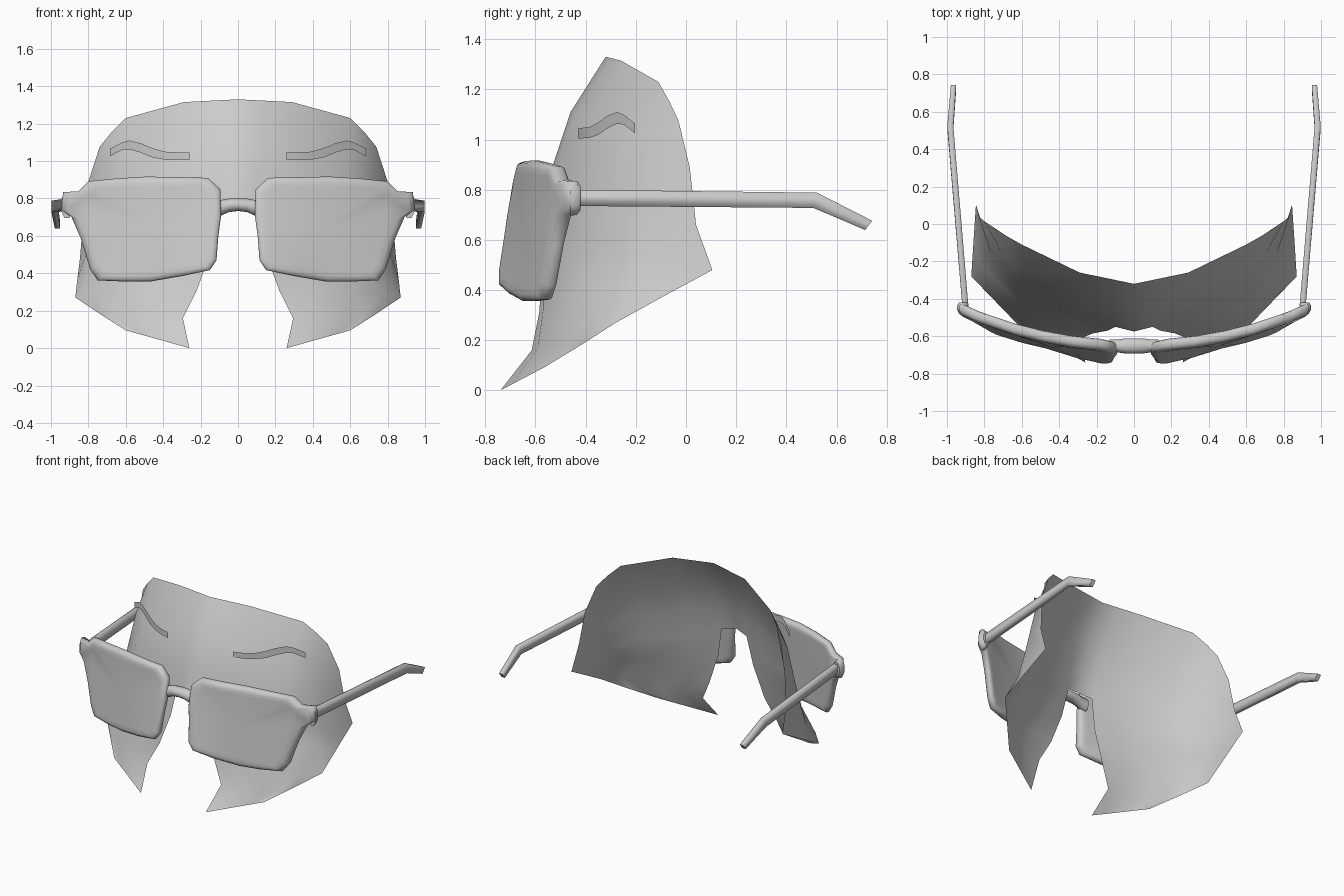
import bpy, bmesh
from math import cos, sin, pi
from mathutils import Vector

if "Cube" in bpy.data.objects:
    bpy.data.objects.remove(bpy.data.objects["Cube"])


def make(name, verts, faces, closed=True, mirror=True):
    me = bpy.data.meshes.new(name)
    me.from_pydata([tuple(v) for v in verts], [], faces)
    if closed:
        bm = bmesh.new()
        bm.from_mesh(me)
        bmesh.ops.recalc_face_normals(bm, faces=bm.faces)
        bm.to_mesh(me)
        bm.free()
    for p in me.polygons:
        p.use_smooth = True
    ob = bpy.data.objects.new(name, me)
    bpy.context.collection.objects.link(ob)
    if mirror:
        ob.modifiers.new("Mirror", 'MIRROR').merge_threshold = 0.001
    return ob


def bridge_rings(count, n):
    return [(i * n + j, i * n + (j + 1) % n, (i + 1) * n + (j + 1) % n, (i + 1) * n + j)
            for i in range(count - 1) for j in range(n)]


# Face shell: right half as rows from the centre or nose edge to the outer edge
rows = [
    [(0, -.32, 1.33), (.12, -.295, 1.324), (.29, -.26, 1.315), (.60, -.11, 1.23), (.68, -.065, 1.15), (.74, -.03, 1.075)],
    [(0, -.46, 1.11), (.12, -.44, 1.10), (.28, -.39, 1.07), (.58, -.265, 1.0), (.71, -.15, .97), (.80, .015, .89)],
    [(0, -.53, .90), (.11, -.515, .89), (.28, -.465, .86), (.60, -.335, .78), (.765, -.155, .74), (.83, .04, .66)],
    [(0, -.575, .76), (.10, -.55, .74), (.27, -.50, .66), (.61, -.38, .60), (.80, -.18, .54), (.845, .105, .48)],
    [(.14, -.57, .53), (.29, -.53, .48), (.62, -.42, .44), (.81, -.22, .42), (.858, -.09, .375)],
    [(.22, -.585, .31), (.38, -.57, .32), (.62, -.48, .30), (.78, -.37, .29), (.87, -.28, .27)],
    [(.295, -.615, .16), (.43, -.59, .17), (.58, -.53, .18), (.68, -.46, .18), (.735, -.42, .18)],
]
tip, cheek = Vector((.26, -.74, 0)), Vector((.60, -.56, .095))
rows.append([tip.lerp(cheek, i / 4) for i in range(5)])
verts, index = [], []
for row in rows:
    # align rows on the outer edge; short rows leave the nose opening free
    pad = 6 - len(row)
    index.append([None] * pad + list(range(len(verts), len(verts) + len(row))))
    verts += [Vector(p) for p in row]
faces = []
for a, b in zip(index, index[1:]):
    for c in range(5):
        f = (a[c], b[c], b[c + 1], a[c + 1])
        if None not in f:
            faces.append(f)
make("face_shell", verts, faces, closed=False)

# Eyebrows: upright ribbons just in front of the shell (x, lower z, upper z)
brow = [(.26, 1.005, 1.045), (.325, 1.005, 1.047), (.39, 1.007, 1.05), (.46, 1.02, 1.07),
        (.52, 1.045, 1.095), (.58, 1.063, 1.11), (.62, 1.06, 1.10), (.685, 1.025, 1.065)]
bv = [(x, -.43 + .23 * ((x - .26) / .43) ** 1.35, z) for x, lo, hi in brow for z in (lo, hi)]
make("eyebrow", bv, [(2 * i, 2 * i + 2, 2 * i + 3, 2 * i + 1) for i in range(len(brow) - 1)], closed=False)


# Lens and rim: curved, tilted plate with a rounded border and end piece
def plate_y(x, z):
    tilt = .06 + .1 * max(0, (.47 - x) / .32)
    return -.65 + .2 * x ** 2 + .04 * x ** 4 + tilt * (z - .9)


outline = [(.16, .91), (.32, .914), (.49, .917), (.65, .907), (.80, .892), (.855, .837), (.935, .835),
           (.945, .74), (.89, .70), (.84, .585), (.79, .42), (.75, .362), (.61, .356), (.47, .356),
           (.30, .385), (.15, .417), (.115, .47), (.105, .60), (.09, .71), (.095, .85)]
centre = Vector((.45, .64))
n = len(outline)
lv = []
profile = [(.06, -.03), (.03, -.031), (.01, -.025), (0, -.012)]
for inset, off in profile + [(i, -o) for i, o in profile[::-1]]:
    for p in outline:
        q = Vector(p)
        q += (centre - q).normalized() * inset
        if inset == .06:
            q.x = min(q.x, .80)      # glass stops before the end piece
        lv.append((q.x, plate_y(*q) + off, q.y))
lf = bridge_rings(8, n)
for base, off in ((0, -.03), (7 * n, .03)):
    lv.append((centre.x, plate_y(*centre) + off, centre.y))
    lf += [(base + j, base + (j + 1) % n, len(lv) - 1) for j in range(n)]
make("lens_and_rim", lv, lf)


def tube(name, rings, n, mirror):
    """rings: centre, half-axis a, half-axis b"""
    v = [Vector(c) + Vector(a) * cos(2 * pi * (j + .5) / n) + Vector(b) * sin(2 * pi * (j + .5) / n)
         for c, a, b in rings for j in range(n)]
    f = bridge_rings(len(rings), n)
    ob = make(name, v, f + [tuple(range(n)), tuple(range(len(v) - n, len(v)))], mirror=mirror)
    for p in ob.data.polygons[-2:]:
        p.use_smooth = False
    return ob


# Nose bridge
path = [(-.13, .745, .048, .035), (-.09, .75, .042, .036), (-.05, .763, .036, .042), (0, .767, .034, .043)]
path += [(-x, z, r, d) for x, z, r, d in path[-2::-1]]
tube("nose_bridge", [((x, -.652, z), (0, d, 0), (0, 0, r)) for x, z, r, d in path], 10, False)

# Temple arms: rectangular bars with a bent ear end
tube("temple_arm", [((.90, -.46, .768), (.023, 0, 0), (0, 0, .046)),
                    ((.982, .515, .758), (.023, 0, 0), (0, .01, .043)),
                    ((.965, .728, .658), (.02, 0, 0), (0, .02, .026))], 4, True)

# Hinge blocks behind the rim end pieces
tube("hinge", [((.915, -.46, .765), (.034, 0, 0), (0, 0, .075)),
               ((.915, -.435, .765), (.034, 0, 0), (0, 0, .07)),
               ((.912, -.42, .767), (.026, 0, 0), (0, 0, .052))], 8, True)
